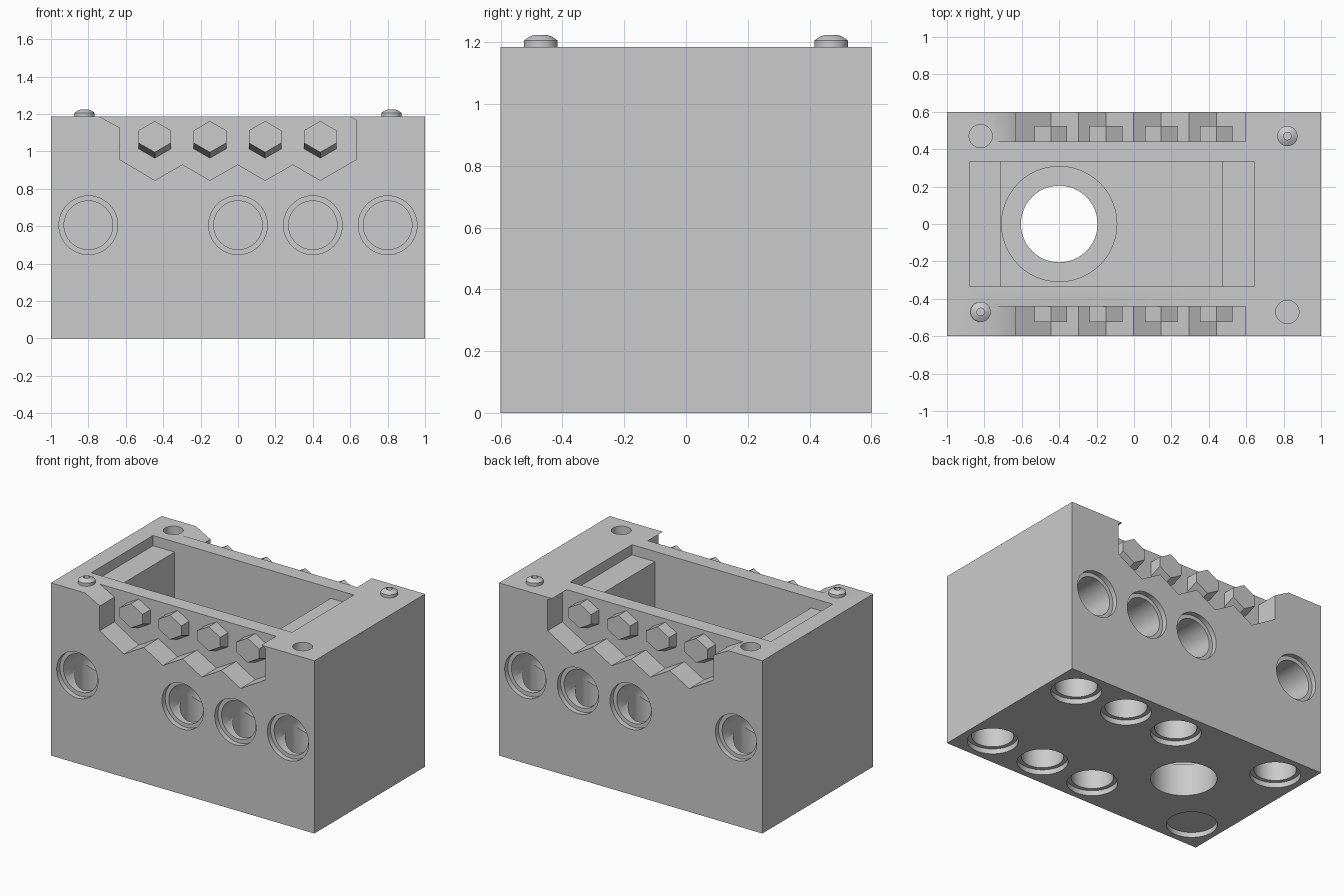
import bpy, bmesh, math
from mathutils import Vector, Matrix

cube = bpy.data.objects.get("Cube")
if cube:
    bpy.data.objects.remove(cube, do_unlink=True)

GREY = (0.6, 0.6, 0.6, 1)
metal = bpy.data.materials.new("machined_grey")
metal.use_nodes = True
metal.diffuse_color = GREY
metal.node_tree.nodes["Principled BSDF"].inputs["Base Color"].default_value = GREY

TOP = 1.185
HALF_DEPTH = 0.6


def finish(bm, name):
    bmesh.ops.recalc_face_normals(bm, faces=bm.faces)
    mesh = bpy.data.meshes.new(name)
    bm.to_mesh(mesh)
    bm.free()
    mesh.materials.append(metal)
    ob = bpy.data.objects.new(name, mesh)
    bpy.context.collection.objects.link(ob)
    return ob


def loft(name, start, y0, end, y1):
    """Solid between two matching x-z outlines."""
    bm = bmesh.new()
    a = [bm.verts.new((x, y0, z)) for x, z in start]
    b = [bm.verts.new((x, y1, z)) for x, z in end]
    bm.faces.new(a)
    bm.faces.new(b)
    for i in range(len(a)):
        j = (i + 1) % len(a)
        bm.faces.new((a[i], a[j], b[j], b[i]))
    return finish(bm, name)


def cylinder(name, radius, p0, p1):
    p0, p1 = Vector(p0), Vector(p1)
    d = p1 - p0
    bm = bmesh.new()
    turn = Vector((0, 0, 1)).rotation_difference(d).to_matrix().to_4x4()
    bmesh.ops.create_cone(bm, cap_ends=True, segments=48, radius1=radius, radius2=radius,
                          depth=d.length, matrix=Matrix.Translation((p0 + p1) / 2) @ turn)
    return finish(bm, name)


def lathe(name, profile, x, y):
    bm = bmesh.new()
    verts = [bm.verts.new((r, 0, z)) for r, z in profile]
    edges = [bm.edges.new(pair) for pair in zip(verts, verts[1:])]
    bmesh.ops.spin(bm, geom=verts + edges, cent=(0, 0, 0), axis=(0, 0, 1),
                   angle=math.tau, steps=32)
    bmesh.ops.remove_doubles(bm, verts=bm.verts, dist=0.0005)
    ob = finish(bm, name)
    ob.location = (x, y, 0)
    return ob


def activate(ob):
    bpy.ops.object.select_all(action='DESELECT')
    ob.select_set(True)
    bpy.context.view_layer.objects.active = ob


def smooth(ob):
    activate(ob)
    bpy.ops.object.shade_smooth_by_angle(angle=math.radians(30))


def cut(target, cutter):
    cutter.hide_render = True
    activate(target)
    mod = target.modifiers.new("cut", 'BOOLEAN')
    mod.operation = 'DIFFERENCE'
    mod.solver = 'EXACT'
    mod.object = cutter
    bpy.ops.object.modifier_apply(modifier=mod.name)
    bpy.data.objects.remove(cutter, do_unlink=True)


# Main block
outline = [(-1, 0), (1, 0), (1, TOP), (-1, TOP)]
block = loft("manifold_block", outline, -HALF_DEPTH, outline, HALF_DEPTH)

# Stepped pocket in the top, with a ledge at each end
pocket = [(-0.88, 1.4), (-0.88, 1.115), (-0.715, 1.115), (-0.715, 0.75),
          (0.47, 0.75), (0.47, 1.115), (0.645, 1.115), (0.645, 1.4)]
cut(block, loft("pocket_cutter", pocket, -0.335, pocket, 0.335))

# Large stepped bore from the pocket floor through the base
cut(block, cylinder("bore_cutter", 0.308, (-0.4, 0, 0.22), (-0.4, 0, 0.85)))
cut(block, cylinder("bore_cutter", 0.205, (-0.4, 0, -0.1), (-0.4, 0, 0.4)))

# Zigzag recess profile for both long sides
BOLT_X = [-0.445, -0.15, 0.145, 0.44]
zigzag = [(-0.74, 1.4), (-0.74, TOP), (-0.63, 1.125), (-0.63, 0.955)]
for i, x in enumerate(BOLT_X):
    zigzag.append((x, 0.845))
    if i < 3:
        zigzag.append((x + 0.148, 0.93))
zigzag += [(0.63, 0.955), (0.63, 1.168), (0.597, TOP), (0.597, 1.4)]

for side, label in ((-1, "front"), (1, "back")):
    cut(block, loft("recess_cutter", zigzag, side * 0.7, zigzag, side * 0.44))
    for x in (-0.8, 0, 0.4, 0.8):
        # Side port and its counterbore
        cut(block, cylinder("port_cutter", 0.13, (x, side * 0.7, 0.605), (x, side * 0.25, 0.605)))
        cut(block, cylinder("port_cutter", 0.157, (x, side * 0.7, 0.605), (x, side * 0.565, 0.605)))
        # Base port that rises to meet it
        cut(block, cylinder("port_cutter", 0.13, (x, side * 0.4, -0.1), (x, side * 0.4, 0.6)))
        cut(block, cylinder("port_cutter", 0.157, (x, side * 0.4, -0.1), (x, side * 0.4, 0.035)))

    # Hexagonal bolts, the lower flanks tapering towards the tip
    for n, x in enumerate(BOLT_X, 1):
        angles = [math.radians(30 + 60 * k) for k in range(6)]
        root = [(x + 0.101 * math.cos(a), 1.061 + 0.101 * math.sin(a)) for a in angles]
        tip = [(px, pz + (0.035 if pz < 1.061 else 0)) for px, pz in root]
        loft(f"{label}_hex_bolt_{n}", root, side * 0.43, tip, side * 0.525)

# Empty screw holes on one diagonal
for s in (-1, 1):
    cut(block, cylinder("screw_hole_cutter", 0.062, (s * 0.82, -s * 0.47, 1.08),
                        (s * 0.82, -s * 0.47, 1.3)))
smooth(block)

# Domed screws with a small socket on the other diagonal
dome = [(0, 1.205), (0.02, 1.205), (0.02, 1.224), (0.036, 1.218), (0.054, 1.206),
        (0.054, 1.18), (0, 1.18)]
for s, label in ((-1, "front"), (1, "back")):
    smooth(lathe(f"{label}_screw", dome, s * 0.82, s * 0.47))
